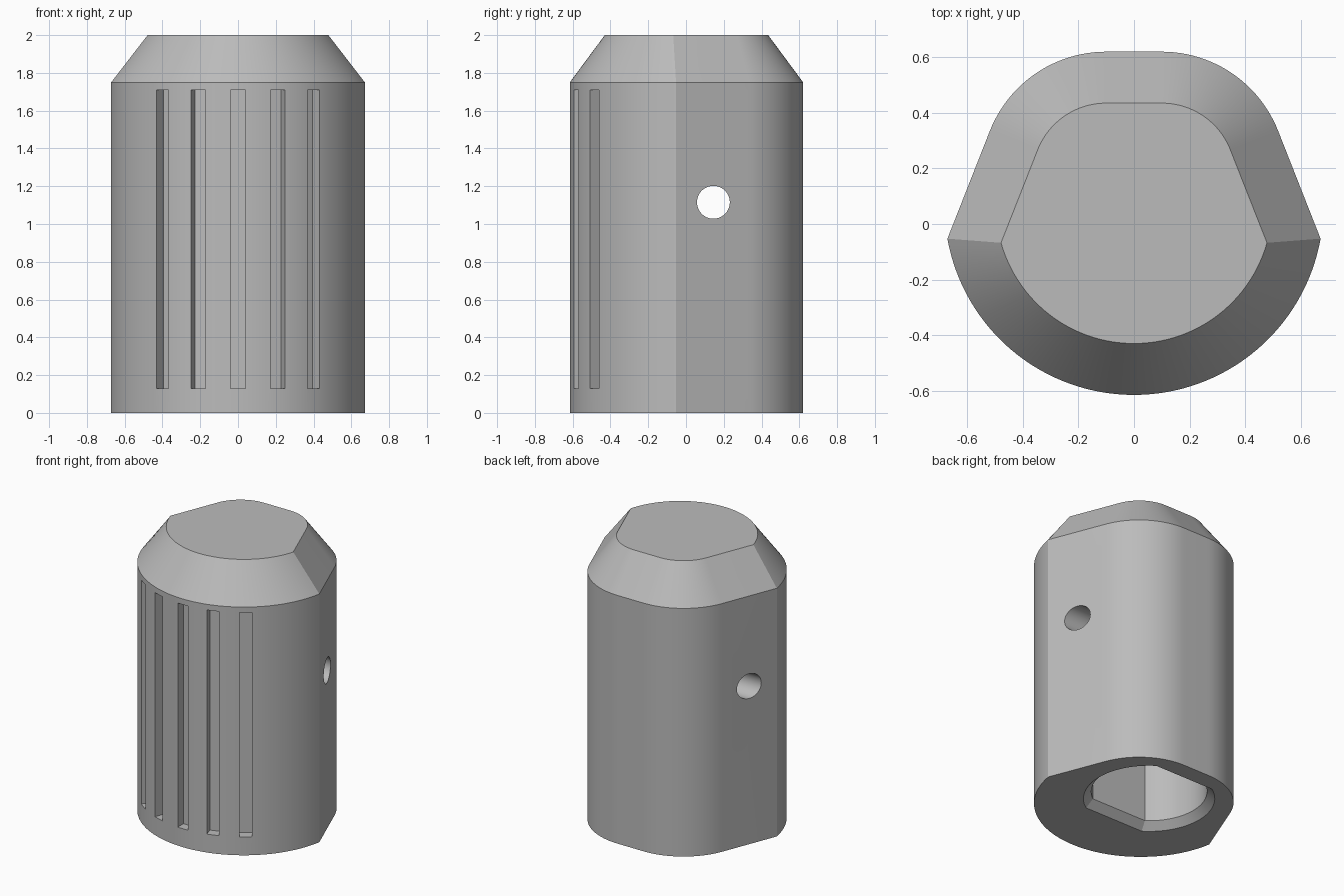
import bpy, bmesh
from math import sin, cos, radians, atan2, sqrt, pi
from mathutils import Matrix, Vector

old = bpy.data.objects.get("Cube")
if old:
    bpy.data.objects.remove(old, do_unlink=True)

HEIGHT, SHOULDER = 2.0, 1.75
FRONT_Y, FRONT_R = 0.067, 0.682      # large front arc
BACK_C, BACK_R = Vector((0.1, 0.17)), 0.45   # rounded back corners
SIDE = radians(21.5)                 # direction the flat sides face
BORE_Y = 0.15

grey = bpy.data.materials.new("plain_grey")
grey.use_nodes = True
grey.diffuse_color = (0.5, 0.5, 0.5, 1)
grey.node_tree.nodes["Principled BSDF"].inputs["Base Color"].default_value = (0.5, 0.5, 0.5, 1)


def arc(cx, cy, r, start, end, steps):
    angles = [start + (end - start) * i / steps for i in range(steps + 1)]
    return [(cx + r * cos(a), cy + r * sin(a)) for a in angles]


def body_outline(inset):
    """Knob cross-section, moved inwards by inset."""
    front_r, back_r = FRONT_R - inset, BACK_R - inset
    normal = Vector((cos(SIDE), sin(SIDE)))
    # sharp corner where the flat side meets the front arc
    gap = BACK_C.dot(normal) + back_r - FRONT_Y * normal.y
    along = sqrt(front_r ** 2 - gap ** 2)
    corner = normal * gap + Vector((normal.y, -normal.x)) * along
    half = arc(0, FRONT_Y, front_r, -pi / 2, atan2(corner.y, corner.x), 32)
    half += arc(BACK_C.x, BACK_C.y, back_r, SIDE, pi / 2, 24)
    return half + [(-x, y) for x, y in reversed(half[1:])]


def bore_outline(inset):
    """Round bore with two flats, at the front and the back."""
    r, h = 0.42 - inset, 0.35 - inset
    a = atan2(h, sqrt(r * r - h * h))
    return arc(0, BORE_Y, r, -a, a, 32) + arc(0, BORE_Y, r, pi - a, pi + a, 32)


def loft(name, levels):
    """Solid through matching outlines, each given as (points, z)."""
    bm = bmesh.new()
    rings = [[bm.verts.new((x, y, z)) for x, y in pts] for pts, z in levels]
    for low, high in zip(rings, rings[1:]):
        for i in range(len(low)):
            j = (i + 1) % len(low)
            bm.faces.new((low[i], low[j], high[j], high[i]))
    bm.faces.new(list(reversed(rings[0])))
    bm.faces.new(rings[-1])
    bmesh.ops.recalc_face_normals(bm, faces=bm.faces)
    return finish(name, bm)


def finish(name, bm):
    mesh = bpy.data.meshes.new(name)
    bm.to_mesh(mesh)
    bm.free()
    mesh.materials.append(grey)
    obj = bpy.data.objects.new(name, mesh)
    bpy.context.collection.objects.link(obj)
    return obj


def cut(target, cutter):
    mod = target.modifiers.new(cutter.name, 'BOOLEAN')
    mod.operation, mod.solver, mod.object = 'DIFFERENCE', 'EXACT', cutter
    bpy.ops.object.modifier_apply(modifier=mod.name)
    bpy.data.objects.remove(cutter, do_unlink=True)


# Body with a chamfered top
body = loft("knob_body", [(body_outline(0), 0), (body_outline(0), SHOULDER),
                          (body_outline(0.185), HEIGHT)])
bpy.context.view_layer.objects.active = body
body.select_set(True)

# Shaft bore with a countersunk mouth
cut(body, loft("bore_cutter", [(bore_outline(-0.05), -0.05), (bore_outline(0.05), 0.05),
                               (bore_outline(0.05), 1.5)]))

# Cross hole through both flat sides
bm = bmesh.new()
bmesh.ops.create_cone(bm, cap_ends=True, segments=48, radius1=0.087, radius2=0.087, depth=2,
                      matrix=Matrix.Translation((0, 0.145, 1.115)) @ Matrix.Rotation(pi / 2, 4, 'Y'))
cut(body, finish("cross_hole_cutter", bm))

# Five radial grip slots on the front
for i in range(-2, 3):
    bm = bmesh.new()
    bmesh.ops.create_cube(bm, size=1, matrix=(
        Matrix.Translation((0, FRONT_Y, 0.92)) @ Matrix.Rotation(radians(18 * i), 4, 'Z')
        @ Matrix.Translation((0, -FRONT_R, 0)) @ Matrix.Diagonal((0.08, 0.13, 1.58, 1))))
    cut(body, finish("grip_slot_cutter", bm))

bpy.ops.object.shade_smooth_by_angle(angle=radians(25))
